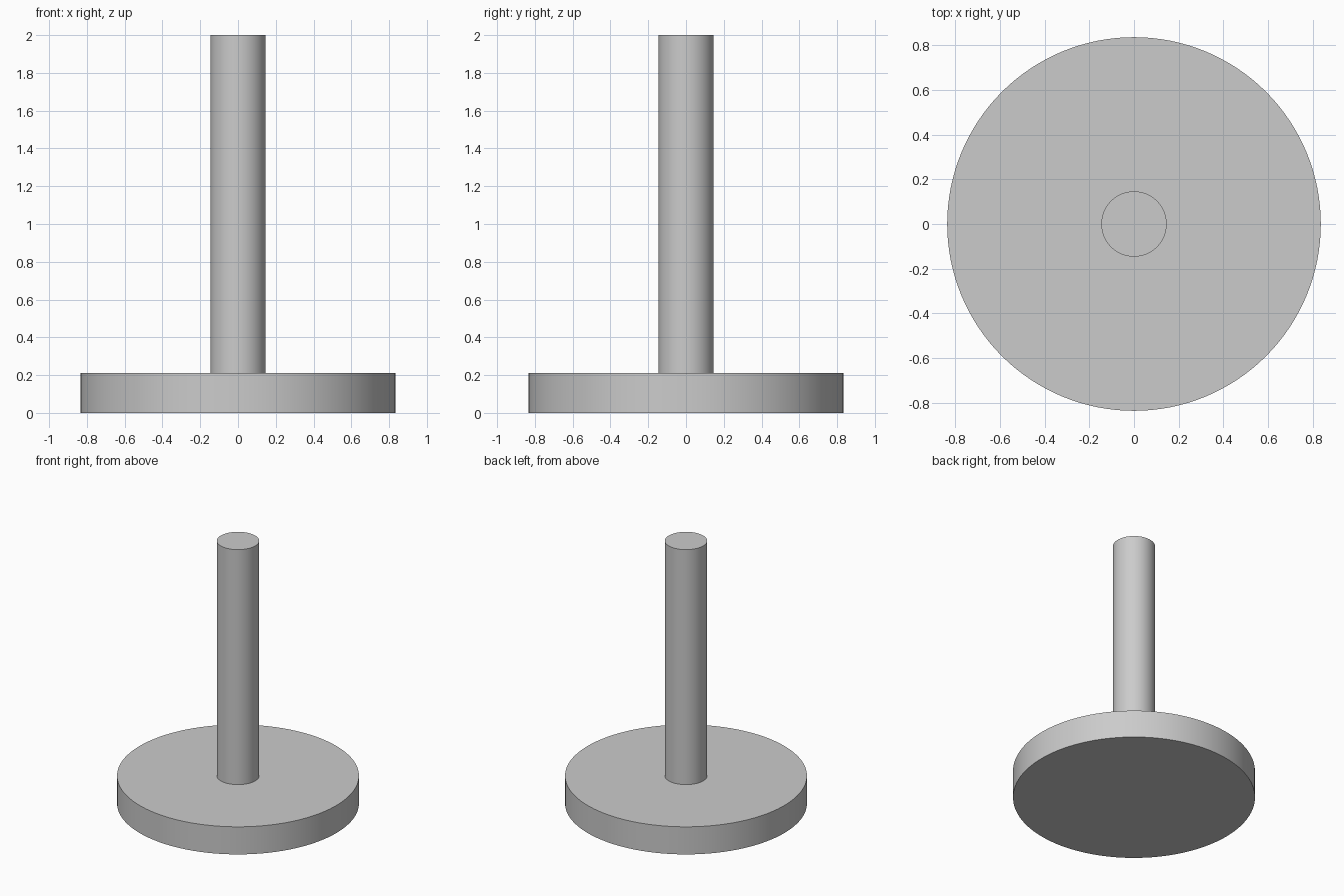
import bpy
import math

cube = bpy.data.objects.get("Cube")
if cube:
    bpy.data.objects.remove(cube, do_unlink=True)

# Single grey finish
GREY = (0.6, 0.6, 0.6, 1.0)
grey = bpy.data.materials.new("light_grey")
grey.use_nodes = True
grey.diffuse_color = GREY
grey.node_tree.nodes["Principled BSDF"].inputs["Base Color"].default_value = GREY


def cylinder(name, radius, bottom, top, sides):
    """Upright smooth cylinder with sharp rims."""
    bpy.ops.mesh.primitive_cylinder_add(
        vertices=sides, radius=radius, depth=top - bottom,
        location=(0, 0, (bottom + top) / 2))
    obj = bpy.context.object
    obj.name = obj.data.name = name
    obj.data.materials.append(grey)
    bpy.ops.object.shade_smooth_by_angle(angle=math.radians(30))
    return obj


BASE_TOP = 0.21

# Round foot plate
cylinder("base_disc", 0.835, 0, BASE_TOP, 128)

# Upright rod standing on the plate
cylinder("rod", 0.146, BASE_TOP, 2, 64)
